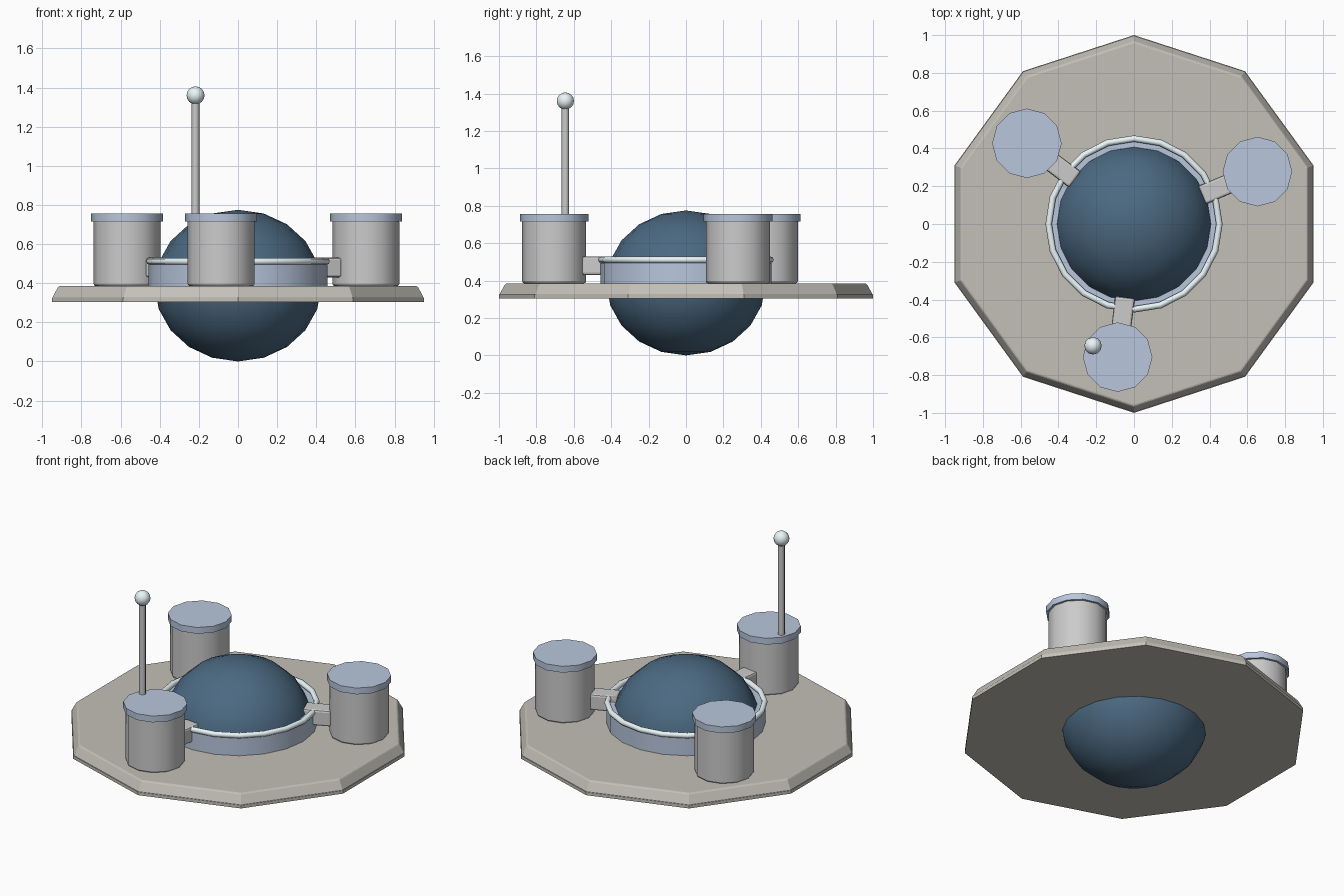
import bpy
from math import radians, cos, sin

if "Cube" in bpy.data.objects:
    bpy.data.objects.remove(bpy.data.objects["Cube"])


def material(name, rgb):
    m = bpy.data.materials.new(name)
    m.diffuse_color = (*rgb, 1)
    m.use_nodes = True
    m.node_tree.nodes["Principled BSDF"].inputs["Base Color"].default_value = m.diffuse_color
    return m


HULL = material("hull_warm_grey", (0.55, 0.53, 0.48))
GLASS = material("dark_blue", (0.07, 0.14, 0.22))
TRIM = material("blue_grey", (0.48, 0.57, 0.72))
LIGHT = material("pale", (0.82, 0.92, 0.95))


def finish(name, mat=None, smooth=None, bevel=0, segments=2):
    ob = bpy.context.object
    ob.name = name
    if mat:
        ob.data.materials.append(mat)
    if bevel:
        b = ob.modifiers.new("bevel", 'BEVEL')
        b.width, b.segments = bevel, segments
        b.limit_method, b.angle_limit = 'ANGLE', radians(50)
    if smooth:
        bpy.ops.object.shade_smooth_by_angle(angle=radians(smooth))
    return ob


def cylinder(name, sides, r, z0, z1, x=0, y=0, **kw):
    bpy.ops.mesh.primitive_cylinder_add(vertices=sides, radius=r, depth=z1 - z0,
                                        location=(x, y, (z0 + z1) / 2))
    return finish(name, **kw)


# Ten-sided platform: thin upright rim below a sloped edge
cylinder("platform_rim", 10, 1.0, 0.305, 0.325, mat=HULL)
bpy.ops.mesh.primitive_cone_add(vertices=10, radius1=1.0, radius2=0.965, depth=0.063,
                                location=(0, 0, 0.3535))
finish("platform_deck", HULL, bevel=0.008)

# Squashed central sphere passing through the platform
bpy.ops.mesh.primitive_uv_sphere_add(segments=20, ring_count=10, radius=1,
                                     location=(0, 0, 0.3875))
dome = bpy.context.object
dome.scale = (0.426, 0.426, 0.3875)
bpy.ops.object.transform_apply(location=False, rotation=False, scale=True)
finish("central_dome", GLASS, smooth=40)

# Collar around the dome and its rounded lip
cylinder("dome_collar", 20, 0.457, 0.38, 0.495, mat=TRIM, smooth=30)
bpy.ops.mesh.primitive_torus_add(major_segments=20, minor_segments=8, major_radius=0.452,
                                 minor_radius=0.017, location=(0, 0, 0.511),
                                 rotation=(0, 0, radians(90)))
finish("collar_lip", LIGHT, smooth=50)

# Three tanks with lids, each joined to the collar by a strut
for i, deg in enumerate((23, 143, 263), 1):
    a = radians(deg)
    x, y = 0.71 * cos(a), 0.71 * sin(a)
    cylinder(f"tank_{i}", 12, 0.171, 0.385, 0.725, x, y, smooth=40, bevel=0.012)
    cylinder(f"tank_lid_{i}", 12, 0.184, 0.715, 0.755, x, y, mat=TRIM, smooth=35)
    bpy.ops.mesh.primitive_cube_add(size=1, location=(0.473 * cos(a), 0.473 * sin(a), 0.48),
                                    rotation=(0, 0, a))
    bpy.context.object.scale = (0.164, 0.105, 0.1)
    bpy.ops.object.transform_apply(location=False, rotation=False, scale=True)
    finish(f"strut_{i}", bevel=0.012)

# Antenna on the front tank
cylinder("antenna_rod", 8, 0.02, 0.74, 1.34, -0.217, -0.645, smooth=50)
bpy.ops.mesh.primitive_uv_sphere_add(segments=12, ring_count=8, radius=0.046,
                                     location=(-0.217, -0.645, 1.36))
finish("antenna_ball", LIGHT, smooth=50)
